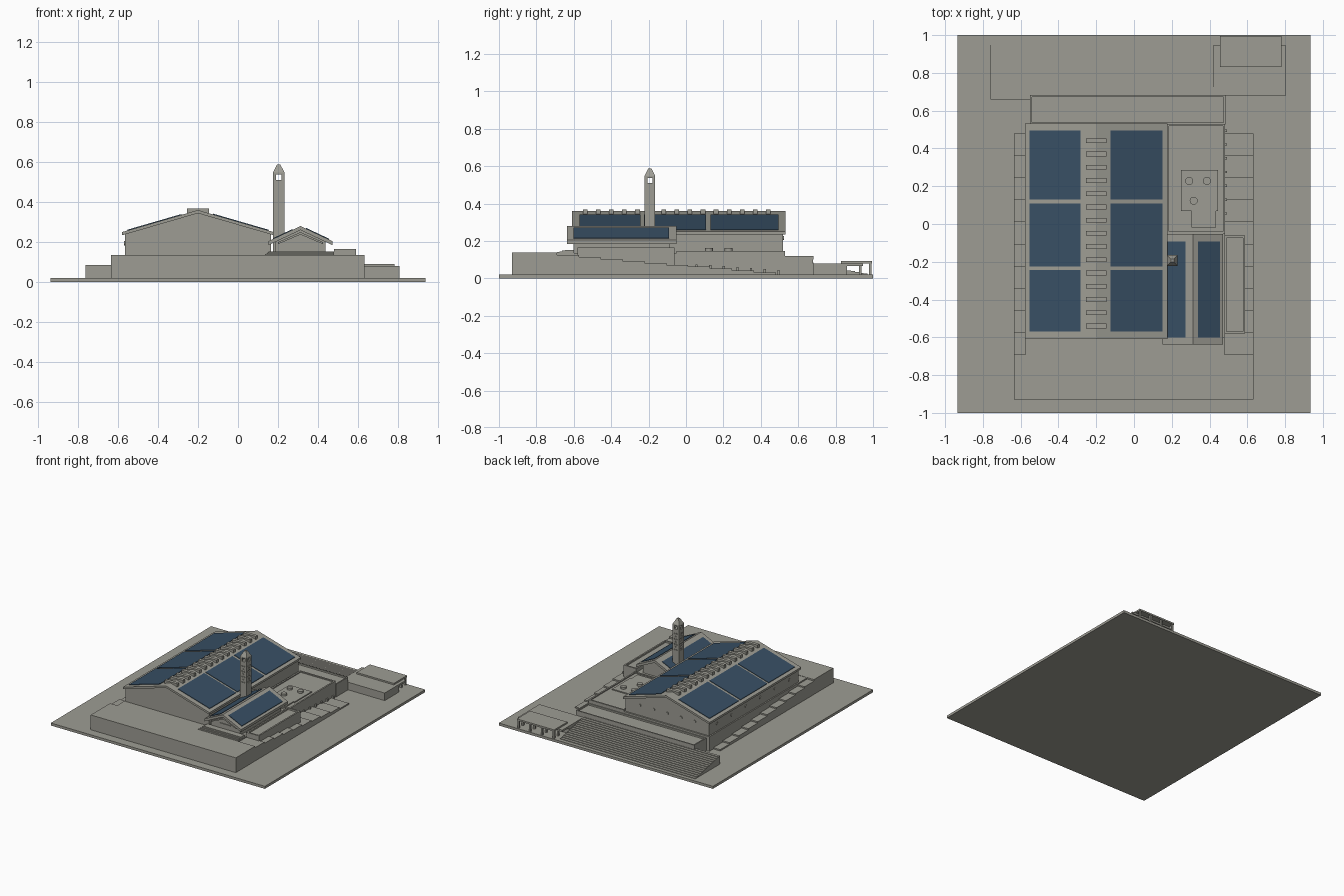
import bpy, bmesh, math
from mathutils import Matrix, Vector

if "Cube" in bpy.data.objects:
    bpy.data.objects.remove(bpy.data.objects["Cube"])


def material(name, rgb):
    m = bpy.data.materials.new(name)
    m.diffuse_color = (*rgb, 1)
    m.use_nodes = True
    m.node_tree.nodes["Principled BSDF"].inputs["Base Color"].default_value = m.diffuse_color
    return m


STONE = material("warm grey stone", (0.34, 0.335, 0.295))
BLUE = material("dark blue panel", (0.039, 0.079, 0.128))


def finish(name, bm, mat=STONE):
    bmesh.ops.recalc_face_normals(bm, faces=bm.faces)
    me = bpy.data.meshes.new(name)
    bm.to_mesh(me)
    bm.free()
    me.materials.append(mat)
    ob = bpy.data.objects.new(name, me)
    bpy.context.collection.objects.link(ob)
    return ob


def add_box(bm, x0, x1, y0, y1, z0, z1, rot=None):
    m = Matrix.Translation(((x0 + x1) / 2, (y0 + y1) / 2, (z0 + z1) / 2))
    if rot:
        m = m @ rot
    bmesh.ops.create_cube(bm, size=1, matrix=m @ Matrix.Diagonal((x1 - x0, y1 - y0, z1 - z0, 1)))


def boxes(name, items, mat=STONE):
    bm = bmesh.new()
    for b in items:
        add_box(bm, *b)
    return finish(name, bm, mat)


def prism(name, pts, axis, a, b, mat=STONE):
    """Extrude a profile (x,z) along y, or (y,z) along x."""
    bm = bmesh.new()
    place = (lambda p, t: (p[0], t, p[1])) if axis == 'y' else (lambda p, t: (t, p[0], p[1]))
    f = bm.faces.new([bm.verts.new(place(p, a)) for p in pts])
    g = bmesh.ops.extrude_face_region(bm, geom=[f])
    d = Vector((0, b - a, 0) if axis == 'y' else (b - a, 0, 0))
    bmesh.ops.translate(bm, vec=d, verts=[v for v in g['geom'] if isinstance(v, bmesh.types.BMVert)])
    return finish(name, bm, mat)


def rim(x0, x1, y0, y1, z0, z1, t=0.012):
    """Four parapet walls round a rectangle."""
    return [(x0, x0 + t, y0, y1, z0, z1), (x1 - t, x1, y0, y1, z0, z1),
            (x0 + t, x1 - t, y0, y0 + t, z0, z1), (x0 + t, x1 - t, y1 - t, y1, z0, z1)]


def cut(ob, cutter):
    mod = ob.modifiers.new("cut", 'BOOLEAN')
    mod.operation, mod.solver, mod.object = 'DIFFERENCE', 'EXACT', cutter
    bpy.context.view_layer.objects.active = ob
    bpy.ops.object.modifier_apply(modifier=mod.name)
    bpy.data.objects.remove(cutter)


def gable(name, cx, ridge, slope, wall, over, y0, y1, yw, base, thick):
    """Gabled hall: walls prism plus an overhanging roof shell."""
    zr = lambda d: ridge - slope * d
    wall_top = zr(wall) - thick / 2
    prism(name + "_walls", [(cx - wall, base), (cx + wall, base), (cx + wall, wall_top),
                            (cx, ridge - thick / 2), (cx - wall, wall_top)], 'y', y0 + yw, y1 - yw)
    prism(name + "_roof", [(cx - over, zr(over)), (cx, ridge), (cx + over, zr(over)),
                           (cx + over, zr(over) - thick), (cx, ridge - thick),
                           (cx - over, zr(over) - thick)], 'y', y0, y1)


def panels(name, cx, ridge, slope, spans, rows):
    """Thin solar plates lying on both roof slopes."""
    for i, (xa, xb) in enumerate(spans):
        za, zb = (ridge - slope * abs(x - cx) for x in (xa, xb))
        for j, (ya, yb) in enumerate(rows):
            prism(f"{name}_{i}_{j}", [(xa, za - .002), (xb, zb - .002), (xb, zb + .004), (xa, za + .004)],
                  'y', ya, yb, BLUE)


# Ground slab and front terrace
boxes("ground_slab", [(-.935, .935, -1, 1, 0, .02)])
boxes("front_terrace", [(-.635, .632, -.93, -.69, .02, .137)])

# Podium beneath the halls
boxes("podium", [(-.575, .48, -.69, .53, .02, .135)])

# Stepped side terraces
STEP = .117
for side, x0, x1 in (("left", -.635, -.57), ("right", .475, .632)):
    items = []
    for i in range(10):
        y = -.69 + i * STEP
        items.append((x0, x1, y, y + STEP, .015, .125 - .0105 * i))
    boxes(side + "_stepped_terrace", items)

# Rear platform with parapet
boxes("rear_platform", [(-.55, .485, .53, .68, .02, .108)])
boxes("rear_parapet", rim(-.55, .485, .528, .682, .1, .12, .01))

# Wide rear stairs
N = 14
pts = [(.97, .015)]
for i in range(N):
    y = .97 - .31 * i / N
    z = .02 + .065 * (i + 1) / N
    pts += [(y, z), (y - .31 / N, z)]
pts.append((.66, .015))
prism("rear_stairs", pts, 'x', -.76, .42)

# Gate pavilion: block, roof slab, posts
boxes("gate_block", [(.42, .805, .68, .86, .015, .08), (.42, .805, .86, .945, .066, .08)])
boxes("gate_roof", [(.455, .78, .83, .995, .079, .092)])
boxes("gate_posts", [(x, x + .014, y, y + .014, .015, .085)
                     for x in (.457, .56, .663, .765) for y in (.925, .978)])

# Main hall
gable("main_hall", -.2, .36, .29, .365, .378, -.61, .532, .014, .1, .016)
panels("main_solar_panel", -.2, .36, .29, [(-.552, -.282), (-.125, .152)],
       [(-.57, -.243), (-.225, .108), (.13, .495)])
boxes("ridge_vents", [(-.255, -.145, -.552 + .07 * i, -.527 + .07 * i, .335, .369) for i in range(15)])

# Small round vents on the hall walls
bm = bmesh.new()
for i in range(6):
    m = Matrix.Translation((-.566, -.48 + .18 * i, .195)) @ Matrix.Rotation(math.pi / 2, 4, 'Y')
    bmesh.ops.create_cone(bm, cap_ends=True, segments=12, radius1=.011, radius2=.011, depth=.008, matrix=m)
for i in range(5):
    m = Matrix.Translation((-.44 + .12 * i, .519, .215)) @ Matrix.Rotation(math.pi / 2, 4, 'X')
    bmesh.ops.create_cone(bm, cap_ends=True, segments=12, radius1=.011, radius2=.011, depth=.008, matrix=m)
finish("round_wall_vents", bm)

# Entrance hall with nested front gable and steps
gable("entrance_hall", .312, .28, .47, .125, .16, -.637, -.052, .035, .13, .02)
prism("entrance_gable", [(.2, .2), (.312, .25), (.424, .2), (.424, .19), (.312, .238), (.2, .19)],
      'y', -.625, -.6)
boxes("entrance_lintel", [(.268, .355, -.608, -.6, .186, .193)])
panels("entrance_solar_panel", .312, .28, .47, [(.178, .272), (.34, .455)], [(-.602, -.092)])
boxes("entrance_steps", [(.135 + .006 * i, .478, -.69 + .014 * i, -.6, .13, .14 + .004 * i) for i in range(4)])

# Flat roofed wing with parapet, roof plant deck and drums
boxes("flat_wing", [(.175, .475, -.05, .525, .13, .139)])
boxes("flat_wing_parapet", rim(.172, .482, -.052, .53, .12, .147))
boxes("plant_deck", [(.25, .445, .07, .285, .135, .147), (.305, .435, -.018, .07, .135, .147)])
bm = bmesh.new()
for x, y in ((.292, .228), (.386, .228), (.316, .123)):
    bmesh.ops.create_cone(bm, cap_ends=True, segments=20, radius1=.021, radius2=.021, depth=.024,
                          matrix=Matrix.Translation((x, y, .151)))
finish("roof_drums", bm)

# Buttress fins along the right wall
boxes("wall_fins", [(.478, .492, .05 + .073 * i, .062 + .073 * i, .02, .075 - .005 * i) for i in range(7)])

# Low right annex with parapet
boxes("annex", [(.478, .588, -.58, -.062, .02, .153)])
boxes("annex_parapet", rim(.478, .588, -.58, -.062, .14, .165))

# Tower shaft, pierced by the belfry and a diamond lattice
TX, TY, H = .203, -.193, .0285
tower = boxes("tower_shaft", [(TX - H, TX + H, TY - H, TY + H, .13, .548)])
cut(tower, boxes("cutter_x", [(TX - .05, TX + .05, TY - .014, TY + .014, .51, .537)]))
cut(tower, boxes("cutter_y", [(TX - .014, TX + .014, TY - .05, TY + .05, .51, .537)]))
bm = bmesh.new()
for k in range(7):
    z = .35 + .021 * k
    for u in ((-.009, .009) if k % 2 == 0 else (0,)):
        for s in (-1, 1):
            a, d = TX + s * H, .007
            add_box(bm, a - d, a + d, TY + u - .0055, TY + u + .0055, z - .0055, z + .0055,
                    Matrix.Rotation(math.pi / 4, 4, 'X'))
            b = TY + s * H
            add_box(bm, TX + u - .0055, TX + u + .0055, b - d, b + d, z - .0055, z + .0055,
                    Matrix.Rotation(math.pi / 4, 4, 'Y'))
cut(tower, finish("cutter_lattice", bm))

# Tower cap
bm = bmesh.new()
r = math.sqrt(2)
bmesh.ops.create_cone(bm, cap_ends=True, segments=4, radius1=H * r, radius2=.008 * r, depth=.04,
                      matrix=Matrix.Translation((TX, TY, .568)) @ Matrix.Rotation(math.pi / 4, 4, 'Z'))
finish("tower_cap", bm)
